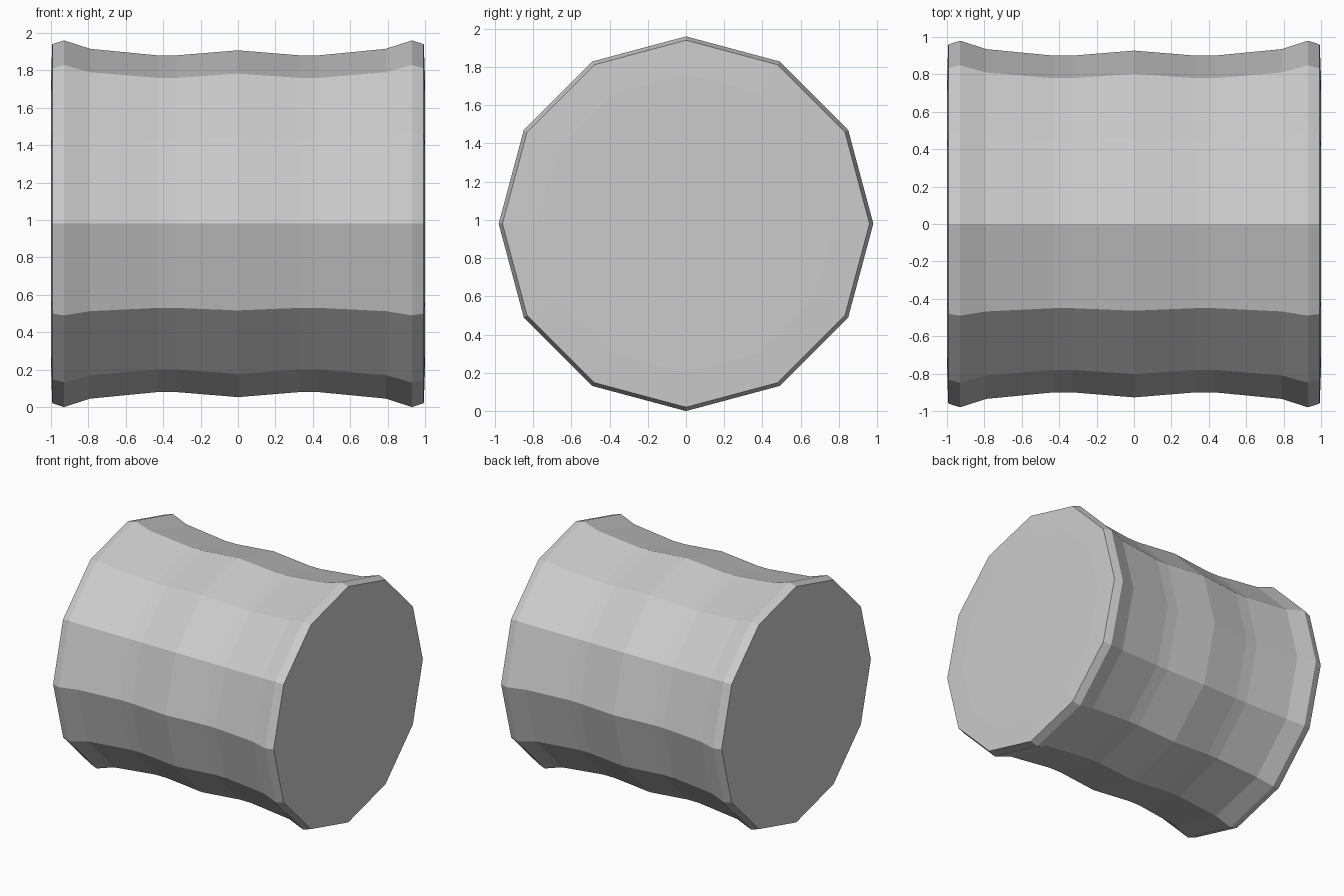
import bpy, bmesh
from math import sin, cos, pi

if "Cube" in bpy.data.objects:
    bpy.data.objects.remove(bpy.data.objects["Cube"])

SIDES = 12
CENTRE_Z = 0.98

# Half profile (x, radius) from the middle of the drum out to its cap
half = [(0, 0.927), (0.33, 0.90), (0.43, 0.90), (0.79, 0.935),
        (0.93, 0.98), (0.993, 0.96), (1.0, 0.78)]
profile = [(-x, r) for x, r in reversed(half[1:])] + half

# Turn the profile about the x axis
bm = bmesh.new()
rings = []
for x, r in profile:
    rings.append([bm.verts.new((x, r * sin(2 * pi * i / SIDES),
                                CENTRE_Z + r * cos(2 * pi * i / SIDES)))
                  for i in range(SIDES)])
for a, b in zip(rings, rings[1:]):
    for i in range(SIDES):
        j = (i + 1) % SIDES
        bm.faces.new((a[i], a[j], b[j], b[i]))

# Flat end caps
bm.faces.new(rings[0])
bm.faces.new(rings[-1])
bmesh.ops.recalc_face_normals(bm, faces=bm.faces)

mesh = bpy.data.meshes.new("waisted_drum")
bm.to_mesh(mesh)
bm.free()
drum = bpy.data.objects.new("waisted_drum", mesh)
bpy.context.collection.objects.link(drum)
